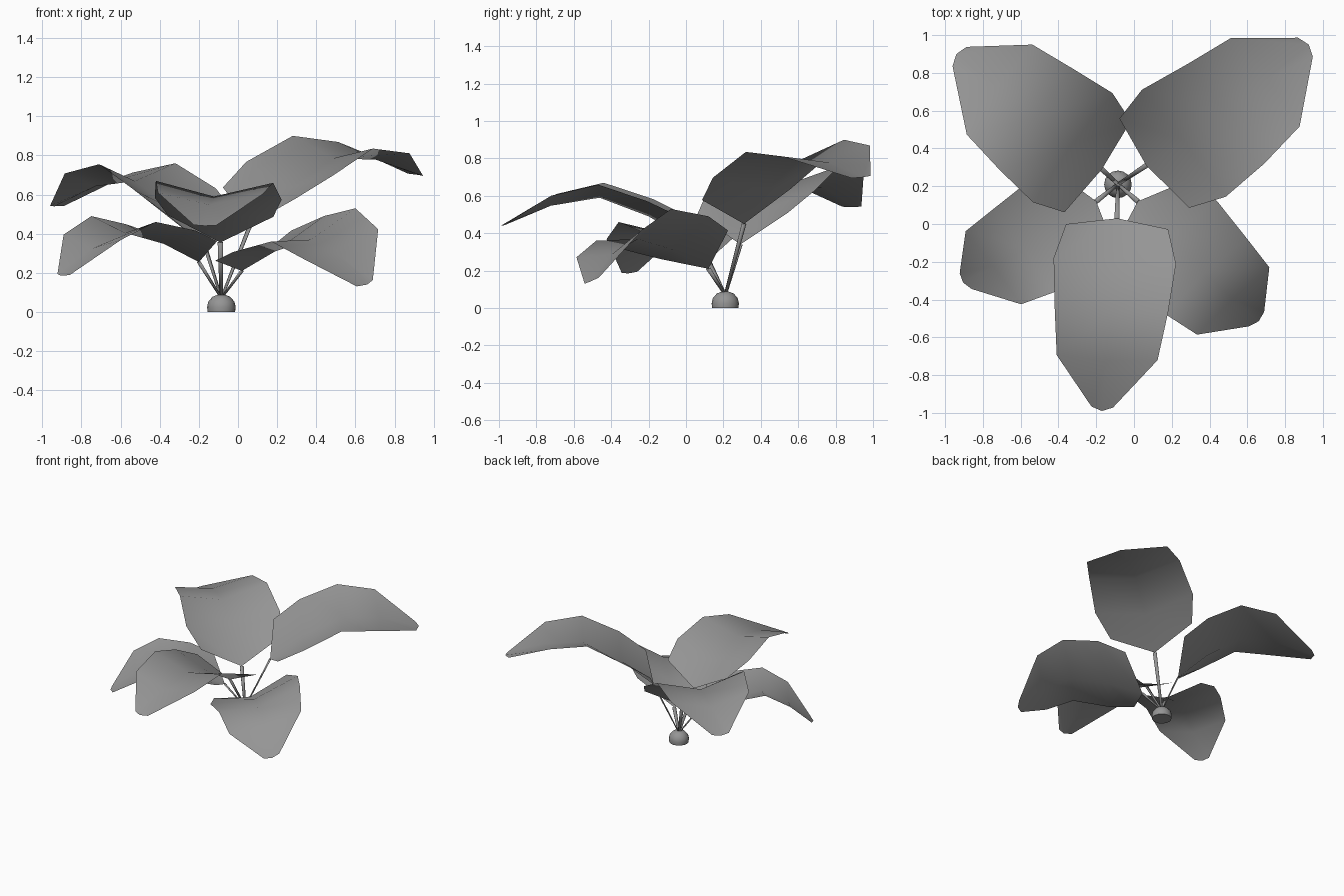
import bpy, bmesh, math
from mathutils import Vector, Matrix

if "Cube" in bpy.data.objects:
    bpy.data.objects.remove(bpy.data.objects["Cube"], do_unlink=True)

grey = bpy.data.materials.new("plain grey")
grey.use_nodes = True
COLOUR = (0.3, 0.3, 0.3, 1)
grey.diffuse_color = COLOUR
grey.node_tree.nodes["Principled BSDF"].inputs["Base Color"].default_value = COLOUR

ROOT = Vector((-0.085, 0.21, 0.07))


def make_object(name, bm):
    mesh = bpy.data.meshes.new(name)
    bm.to_mesh(mesh)
    bm.free()
    mesh.materials.append(grey)
    mesh.shade_smooth()
    obj = bpy.data.objects.new(name, mesh)
    bpy.context.collection.objects.link(obj)
    return obj


# Blade cross rows: (edge along, edge rise, half width, rib along, rib rise)
ROWS = [(-0.19, 0.49, 0.9, 0, 0),
        (-0.14, 0.76, 1.08, 0.02, 0.43),
        (0, 1, 1, 0.14, 0.72),
        (0.39, 0.70, 0.89, 0.51, 0.48),
        (0.97, 0.02, 0.19, 1, 0)]


def leaf(name, base, tip, side_a, side_b):
    """A folded, drooping blade spanned by its base, tip and widest points."""
    base, tip, side_a, side_b = map(Vector, (base, tip, side_a, side_b))
    along = tip - base
    rise = (side_a + side_b) / 2 - base
    across = (side_a - side_b) / 2
    bm = bmesh.new()
    grid = []
    for ea, er, w, ra, rr in ROWS:
        edge = base + along * ea + rise * er
        rib = base + along * ra + rise * rr
        grid.append([bm.verts.new(p) for p in
                     (edge - across * w, rib, edge + across * w)])
    for near, far in zip(grid, grid[1:]):
        for i in range(2):
            bm.faces.new((near[i], near[i + 1], far[i + 1], far[i]))
    bm.normal_update()
    if sum(f.normal.z for f in bm.faces) < 0:
        bmesh.ops.reverse_faces(bm, faces=bm.faces)
    make_object(name + "_leaf", bm)

    # Flat stalk, wide in the direction of the blade
    bm = bmesh.new()
    run = base - ROOT
    z = run.normalized()
    x = (across - z * across.dot(z)).normalized()
    y = z.cross(x)
    frame = Matrix((x, y, z)).transposed().to_4x4()
    frame.translation = (base + ROOT) / 2
    bmesh.ops.create_cone(bm, segments=6, radius1=0.01, radius2=0.016,
                          depth=run.length, cap_ends=True,
                          matrix=frame @ Matrix.Diagonal((1, 0.4, 1, 1)))
    make_object(name + "_stalk", bm)


leaf("front", (-0.09, 0.03, 0.355), (-0.17, -0.99, 0.44),
     (-0.42, -0.44, 0.67), (0.18, -0.47, 0.66))
leaf("back_left", (0.065, 0.31, 0.45), (0.925, 0.95, 0.70),
     (0.69, 0.32, 0.835), (0.28, 0.845, 0.90))
leaf("back_right", (-0.17, 0.29, 0.34), (-0.94, 0.90, 0.54),
     (-0.71, 0.285, 0.755), (-0.32, 0.82, 0.76))
leaf("front_left", (0.02, 0.12, 0.21), (0.66, -0.515, 0.14),
     (0.60, -0.08, 0.53), (0.17, -0.48, 0.36))
leaf("front_right", (-0.20, 0.12, 0.255), (-0.905, -0.31, 0.185),
     (-0.75, 0.075, 0.49), (-0.42, -0.36, 0.46))

# Domed root bulb
bm = bmesh.new()
profile = [(0, 0), (0.07, 0), (0.073, 0.025), (0.067, 0.052),
           (0.046, 0.077), (0.022, 0.087), (0, 0.09)]
verts = [bm.verts.new((r, 0, h)) for r, h in profile]
edges = [bm.edges.new(pair) for pair in zip(verts, verts[1:])]
bmesh.ops.spin(bm, geom=verts + edges, cent=(0, 0, 0), axis=(0, 0, 1),
               angle=math.tau, steps=16)
bmesh.ops.remove_doubles(bm, verts=bm.verts, dist=0.0005)
bmesh.ops.recalc_face_normals(bm, faces=bm.faces)
bulb = make_object("root_bulb", bm)
bulb.location = (ROOT.x, ROOT.y, 0)
bpy.context.view_layer.objects.active = bulb
bulb.select_set(True)
bpy.ops.object.shade_smooth_by_angle(angle=math.radians(50))
